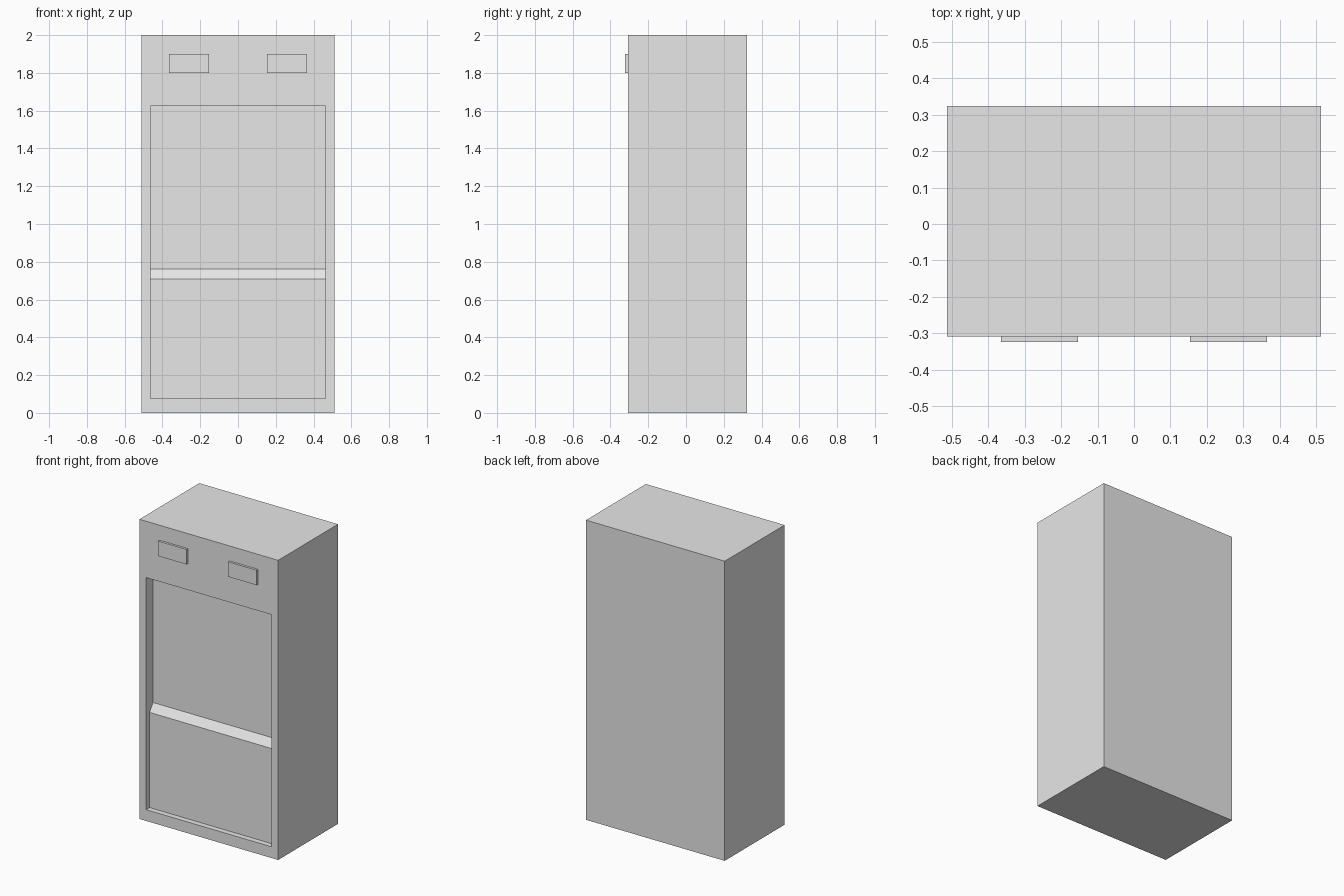
import bpy
import bmesh

cube = bpy.data.objects.get("Cube")
if cube:
    bpy.data.objects.remove(cube, do_unlink=True)

# Single grey finish
grey = bpy.data.materials.new("light_grey")
grey.use_nodes = True
grey.diffuse_color = (0.8, 0.8, 0.8, 1)
grey.node_tree.nodes["Principled BSDF"].inputs["Base Color"].default_value = (0.8, 0.8, 0.8, 1)


def prism(name, profile, x0, x1):
    """Extrude a closed (y, z) profile from x0 to x1."""
    bm = bmesh.new()
    face = bm.faces.new([bm.verts.new((x0, y, z)) for y, z in profile])
    extruded = bmesh.ops.extrude_face_region(bm, geom=[face])["geom"]
    verts = [v for v in extruded if isinstance(v, bmesh.types.BMVert)]
    bmesh.ops.translate(bm, verts=verts, vec=(x1 - x0, 0, 0))
    bmesh.ops.recalc_face_normals(bm, faces=bm.faces)
    mesh = bpy.data.meshes.new(name)
    bm.to_mesh(mesh)
    bm.free()
    mesh.materials.append(grey)
    obj = bpy.data.objects.new(name, mesh)
    bpy.context.collection.objects.link(obj)
    return obj


def box(name, x0, x1, y0, y1, z0, z1):
    return prism(name, [(y0, z0), (y1, z0), (y1, z1), (y0, z1)], x0, x1)


FRONT, BACK = -0.308, 0.323
HALF_WIDTH, HALF_PANEL = 0.512, 0.463
LOWER, UPPER = FRONT + 0.037, FRONT + 0.074

# Cabinet body
body = box("cabinet_body", -HALF_WIDTH, HALF_WIDTH, FRONT, BACK, 0, 2)

# Front recess: shallow below, a sloped ledge, deeper above
cutter = prism("recess_cutter",
               [(FRONT - 0.1, 0.075), (LOWER, 0.075), (LOWER, 0.71),
                (UPPER, 0.762), (UPPER, 1.624), (FRONT - 0.1, 1.624)],
               -HALF_PANEL, HALF_PANEL)
cutter.hide_render = True
cut = body.modifiers.new("front_recess", 'BOOLEAN')
cut.operation = 'DIFFERENCE'
cut.solver = 'EXACT'
cut.object = cutter
bpy.context.view_layer.objects.active = body
bpy.ops.object.modifier_apply(modifier=cut.name)
bpy.data.objects.remove(cutter, do_unlink=True)

# Raised plates above the recess
for name, centre in (("left_plate", 0.259), ("right_plate", -0.259)):
    box(name, centre - 0.105, centre + 0.105, FRONT - 0.015, FRONT, 1.8, 1.9)
